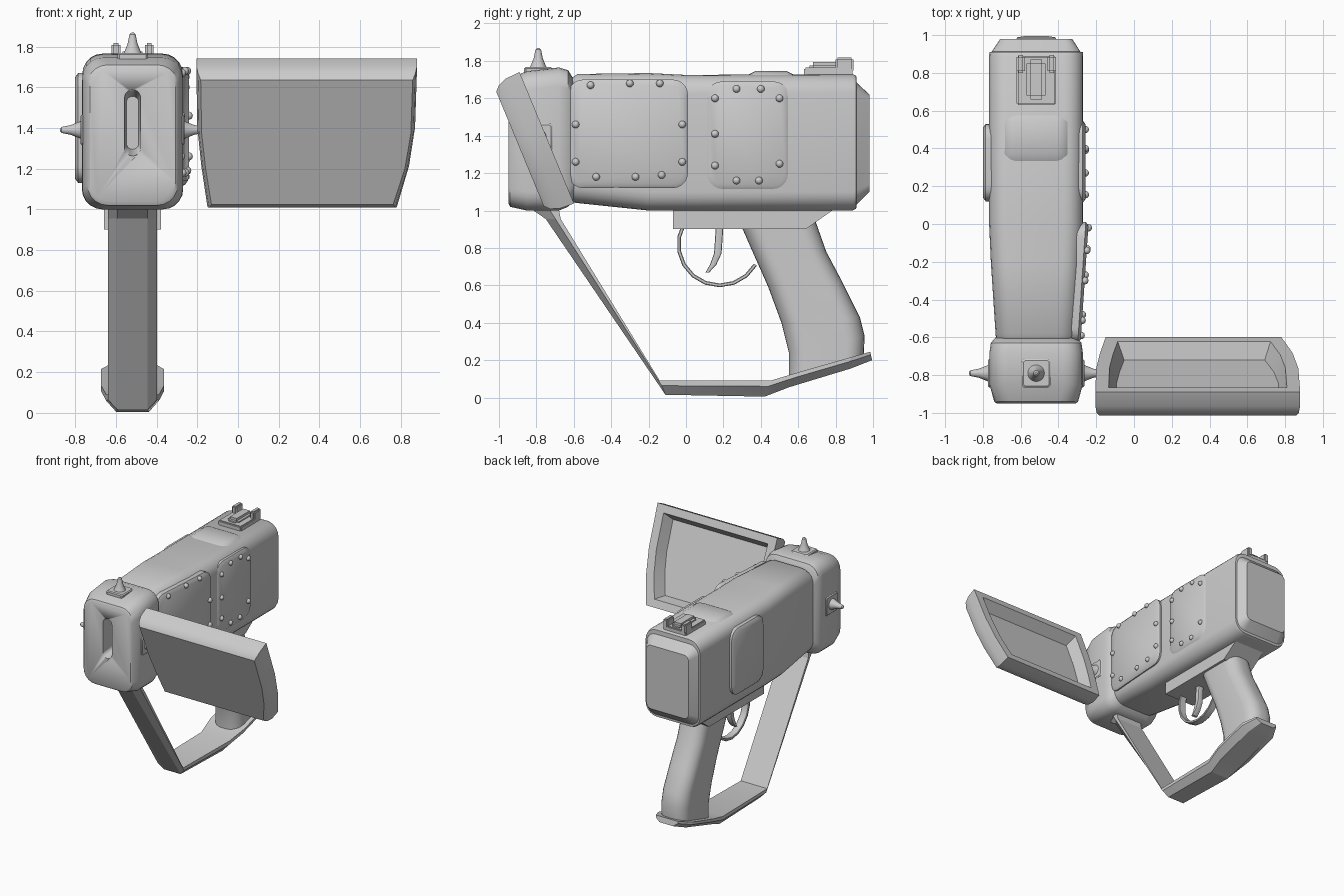
import bpy, bmesh
from math import sin, cos, pi, radians
from mathutils import Vector, Matrix
from mathutils.bvhtree import BVHTree

if "Cube" in bpy.data.objects:
    bpy.data.objects.remove(bpy.data.objects["Cube"])

grey = bpy.data.materials.new("plain_grey")
grey.use_nodes = True
grey.diffuse_color = (0.6, 0.6, 0.6, 1)
grey.node_tree.nodes["Principled BSDF"].inputs["Base Color"].default_value = (0.6, 0.6, 0.6, 1)

X, Y, Z = Vector((1, 0, 0)), Vector((0, 1, 0)), Vector((0, 0, 1))
CX = -0.518  # centre line of the body


def finish(name, bm, angle=35):
    bmesh.ops.recalc_face_normals(bm, faces=bm.faces)
    mesh = bpy.data.meshes.new(name)
    bm.to_mesh(mesh)
    bm.free()
    mesh.materials.append(grey)
    ob = bpy.data.objects.new(name, mesh)
    bpy.context.collection.objects.link(ob)
    bpy.ops.object.select_all(action="DESELECT")
    ob.select_set(True)
    bpy.context.view_layer.objects.active = ob
    bpy.ops.object.shade_smooth_by_angle(angle=radians(angle))
    return ob


def loft(name, rings, angle=35):
    """Skin a list of equal-length point rings and cap both ends."""
    bm = bmesh.new()
    loops = [[bm.verts.new(p) for p in ring] for ring in rings]
    n = len(loops[0])
    for a, b in zip(loops, loops[1:]):
        for i in range(n):
            j = (i + 1) % n
            bm.faces.new((a[i], a[j], b[j], b[i]))
    bm.faces.new(loops[0])
    bm.faces.new(loops[-1])
    return finish(name, bm, angle)


def rrect(c, u, v, hu, hv, r, seg=5):
    """Rounded rectangle around c in the plane of u and v."""
    pts = []
    for k, (su, sv) in enumerate(((1, 1), (-1, 1), (-1, -1), (1, -1))):
        for i in range(seg + 1):
            t = pi / 2 * (k + i / seg)
            pts.append(c + u * (su * (hu - r) + r * cos(t)) + v * (sv * (hv - r) + r * sin(t)))
    return pts


def box(name, x, y, z, bevel=0.008):
    bm = bmesh.new()
    bmesh.ops.create_cube(bm, size=1)
    for v in bm.verts:
        for i, (lo, hi) in enumerate((x, y, z)):
            v.co[i] = (lo + hi) / 2 + v.co[i] * (hi - lo)
    bmesh.ops.bevel(bm, geom=bm.edges[:], offset=bevel, segments=2, affect="EDGES")
    return finish(name, bm)


def section(y, hw, z0, z1, r):
    return rrect(Vector((CX, y, (z0 + z1) / 2)), X, Z, hw, (z1 - z0) / 2, r)


# Main body, running back to the chamfered rear cap
body = loft("body", [section(*s) for s in (
    (-0.64, .21, 1.05, 1.69, .1), (-0.58, .215, 1.04, 1.73, .1), (-0.2, .24, 1.0, 1.735, .1),
    (0, .249, 1.0, 1.725, .1), (.89, .249, 1.0, 1.73, .1), (.91, .247, 1.01, 1.72, .1),
    (.912, .235, 1.03, 1.685, .08), (.98, .19, 1.1, 1.62, .04))])

# Front block with its vertical slot
block = loft("front_block", [section(*s) for s in (
    (-.95, .21, 1.04, 1.69, .09), (-.94, .222, 1.02, 1.71, .1), (-.85, .247, 1.0, 1.745, .1),
    (-.68, .247, 1.0, 1.765, .1), (-.63, .24, 1.02, 1.75, .1), (-.6, .215, 1.05, 1.7, .1))])
slot = loft("slot_cutter", [rrect(Vector((CX, y, 1.425)), X, Z, w, h, w - .001)
                            for y, w, h in ((-1, .043, .175), (-.82, .03, .13))])
cut = block.modifiers.new("slot", "BOOLEAN")
cut.operation, cut.object = "DIFFERENCE", slot
bpy.context.view_layer.objects.active = block
bpy.ops.object.modifier_apply(modifier=cut.name)
bpy.data.objects.remove(slot)


# Raised side plates, outer face tapering with the body
def side_plate(name, side, y0, y1, z0, z1, out0, out1):
    c = Vector((CX, (y0 + y1) / 2, (z0 + z1) / 2))
    rings = []
    for inset, drop in ((0, .08), (0, .015), (.02, 0)):
        ring = rrect(c, Y, Z, (y1 - y0) / 2 - inset, (z1 - z0) / 2 - inset, .08)
        for p in ring:
            p.x = CX + side * (out0 + (out1 - out0) * (p.y - y0) / (y1 - y0) - drop)
        rings.append(ring)
    return loft(name, rings)


plates = [side_plate("riveted_front_plate", 1, -.63, .01, 1.12, 1.7, .235, .278),
          side_plate("riveted_rear_plate", 1, .11, .55, 1.11, 1.69, .26, .26),
          side_plate("left_plate", -1, .12, .53, 1.13, 1.67, .282, .282)]
loft("top_plate", [section(y, hw, 1.5, z, .09) for y, hw, z in (
    (.33, .2, 1.725), (.37, .2, 1.745), (.54, .2, 1.745), (.58, .2, 1.725))])

# Rivets dropped onto the right-hand surface
trees = []
for ob in (body, *plates[:2]):
    mesh = ob.data
    trees.append(BVHTree.FromPolygons([v.co for v in mesh.vertices], [p.vertices for p in mesh.polygons]))
bm = bmesh.new()
for y, z in ((-.59, 1.46), (-.51, 1.67), (-.3, 1.68), (-.14, 1.68), (-.02, 1.46), (-.02, 1.26),
             (-.13, 1.19), (-.27, 1.18), (-.48, 1.18), (-.59, 1.26), (.155, 1.6), (.27, 1.65),
             (.4, 1.65), (.5, 1.6), (.5, 1.25), (.39, 1.16), (.27, 1.16), (.155, 1.24), (.155, 1.41)):
    hits = [t.ray_cast(Vector((1, y, z)), -X)[0] for t in trees]
    x = max(h.x for h in hits if h)
    bmesh.ops.create_uvsphere(bm, u_segments=12, v_segments=8, radius=.02,
                              matrix=Matrix.Translation((x, y, z)))
finish("rivets", bm, 60)

# Spikes on square pads: top, left and right of the front block
for name, base, out, side in (("top_spike", Vector((CX, -.79, 1.755)), Z, X),
                              ("left_spike", Vector((CX + .243, -.79, 1.39)), X, Z),
                              ("right_spike", Vector((CX - .243, -.79, 1.39)), -X, Z)):
    loft(name + "_pad", [rrect(base + out * h, side, Y, w, w, .01, 1)
                         for h, w in ((-.04, .075), (.005, .075), (.012, .068))])
    loft(name, [rrect(base + out * h, side, Y, r, r, r * .99)
                for h, r in ((0, .05), (.02, .04), (.06, .024), (.105, .015), (.113, .006))])

# Rear sight: base, ramp and two ears
box("sight_base", (CX - .104, CX + .104), (.63, .89), (1.71, 1.765))
box("sight_ramp", (CX - .05, CX + .05), (.66, .87), (1.74, 1.795), .02)
for s, name in ((-1, "right_sight_ear"), (1, "left_sight_ear")):
    box(name, sorted((CX + s * .104, CX + s * .06)), (.8, .895), (1.74, 1.818), .01)

# Plate under the body, sloped at the rear
loft("under_plate", [[Vector((CX + s * .14, y, z)) for y, z in
                      ((-.07, .9), (.64, .9), (.81, 1.02), (-.07, 1.02))] for s in (-1, 1)])

# Grip lofted between its front and rear edges
rings = []
for y0, z0, y1, z1 in ((.29, .93, .69, .95), (.36, .77, .75, .78), (.44, .59, .84, .61),
                       (.51, .4, .93, .43), (.55, .24, .955, .33), (.55, .1, .95, .22)):
    a, b = Vector((CX, y0, z0)), Vector((CX, y1, z1))
    rings.append(rrect((a + b) / 2, X, (b - a).normalized(), .12, (b - a).length / 2, .1, 6))
loft("grip", rings, 50)

# Trigger and its guard
rings = []
for i in range(10):
    t = radians(150 + 180 * i / 9)
    out = Vector((0, cos(t), sin(t)))
    rings.append(rrect(Vector((CX, .18, .82)) + out * .22, X, out, .03, .01, .004, 1))
loft("trigger_guard", rings)
loft("trigger", [rrect(Vector((CX, y, z)), X, Y, .025, w, .008, 2)
                 for y, z, w in ((.18, .92, .02), (.17, .77, .02), (.145, .71, .017), (.115, .67, .01))])

# Brace from the front block down and back under the grip
rings = []
for yi, zi, yo, zo, hw in ((-.68, 1.01, -.83, 1.01, .12), (-.67, .955, -.75, .955, .12),
                           (-.14, .09, -.11, .015, .12), (.45, .09, .42, .005, .13),
                           (.6, .135, .55, .055, .155), (.88, .215, .88, .155, .155),
                           (.985, .245, .995, .2, .1)):
    a, b = Vector((CX, yi, zi)), Vector((CX, yo, zo))
    mid = a.lerp(b, .35)
    rings.append([a - X * hw, a + X * hw, mid + X * hw, b + X * hw * .62, b - X * hw * .62, mid - X * hw])
loft("brace", rings, 20)

# Tilted shield panel with a hollow back
top, down, front = Vector((0, -.89, 1.74)), Vector((0, .383, -.924)), Vector((0, -.924, -.383))
outline = ((.88, 0), (.87, .33), (.84, .54), (.78, .76), (-.15, .76), (-.18, .54), (-.2, .33), (-.205, 0))
rings = []
for su, sv, depth in ((.8, .74, .09), (.87, .84, 0), (1, 1, 0), (1, .99, .08), (.985, .94, .13), (.96, .87, .155)):
    rings.append([X * (.34 + (u - .34) * su) + top + down * (.38 + (v - .38) * sv) + front * depth
                  for u, v in outline])
loft("shield_panel", rings, 30)
